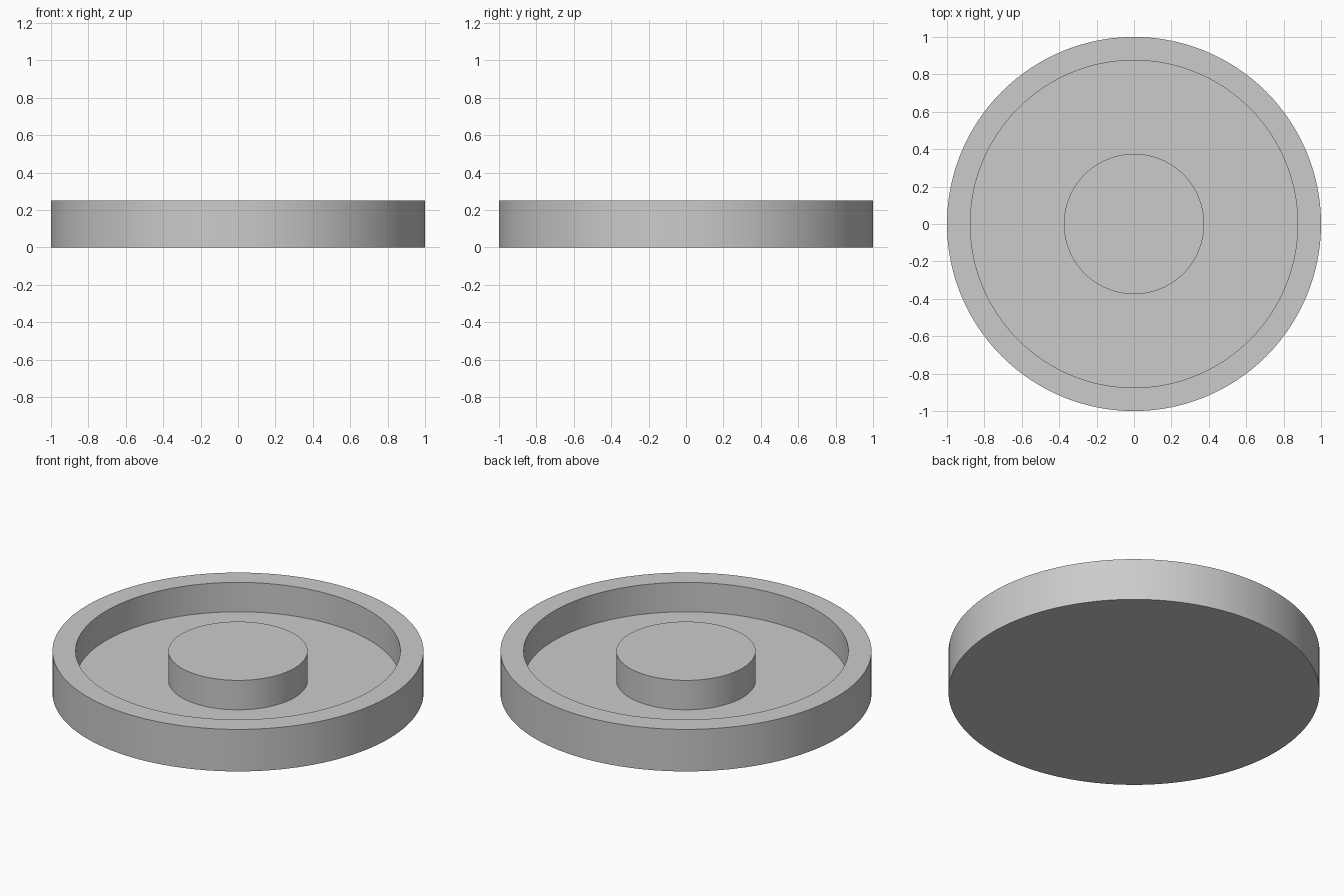
import bpy
import bmesh
import math
from mathutils import Vector

cube = bpy.data.objects.get("Cube")
if cube:
    bpy.data.objects.remove(cube, do_unlink=True)

SEGMENTS = 128
HEIGHT = 0.25
FLOOR = 0.075
OUTER, INNER, HUB = 1.0, 0.875, 0.375

# Plain grey material
grey = bpy.data.materials.new("plain grey")
grey.use_nodes = True
colour = (0.6, 0.6, 0.6, 1)
grey.diffuse_color = colour
grey.node_tree.nodes["Principled BSDF"].inputs["Base Color"].default_value = colour


def lathe(name, profile):
    """Revolve a radius/height profile around z into one closed solid."""
    bm = bmesh.new()
    verts = [bm.verts.new((r, 0, z)) for r, z in profile]
    edges = [bm.edges.new(pair) for pair in zip(verts, verts[1:])]
    bmesh.ops.spin(bm, geom=verts + edges, cent=Vector(), axis=Vector((0, 0, 1)),
                   angle=math.tau, steps=SEGMENTS, use_merge=True)
    bmesh.ops.remove_doubles(bm, verts=bm.verts, dist=0.0001)
    bmesh.ops.recalc_face_normals(bm, faces=bm.faces)
    mesh = bpy.data.meshes.new(name)
    bm.to_mesh(mesh)
    bm.free()
    mesh.materials.append(grey)
    obj = bpy.data.objects.new(name, mesh)
    bpy.context.collection.objects.link(obj)
    bpy.ops.object.select_all(action="DESELECT")
    obj.select_set(True)
    bpy.context.view_layer.objects.active = obj
    bpy.ops.object.shade_smooth_by_angle(angle=math.radians(30))
    return obj


# Round dish: base, outer wall, rim, recessed floor and central hub
lathe("round_dish_with_hub", [
    (0, 0), (OUTER, 0), (OUTER, HEIGHT), (INNER, HEIGHT),
    (INNER, FLOOR), (HUB, FLOOR), (HUB, HEIGHT), (0, HEIGHT),
])
